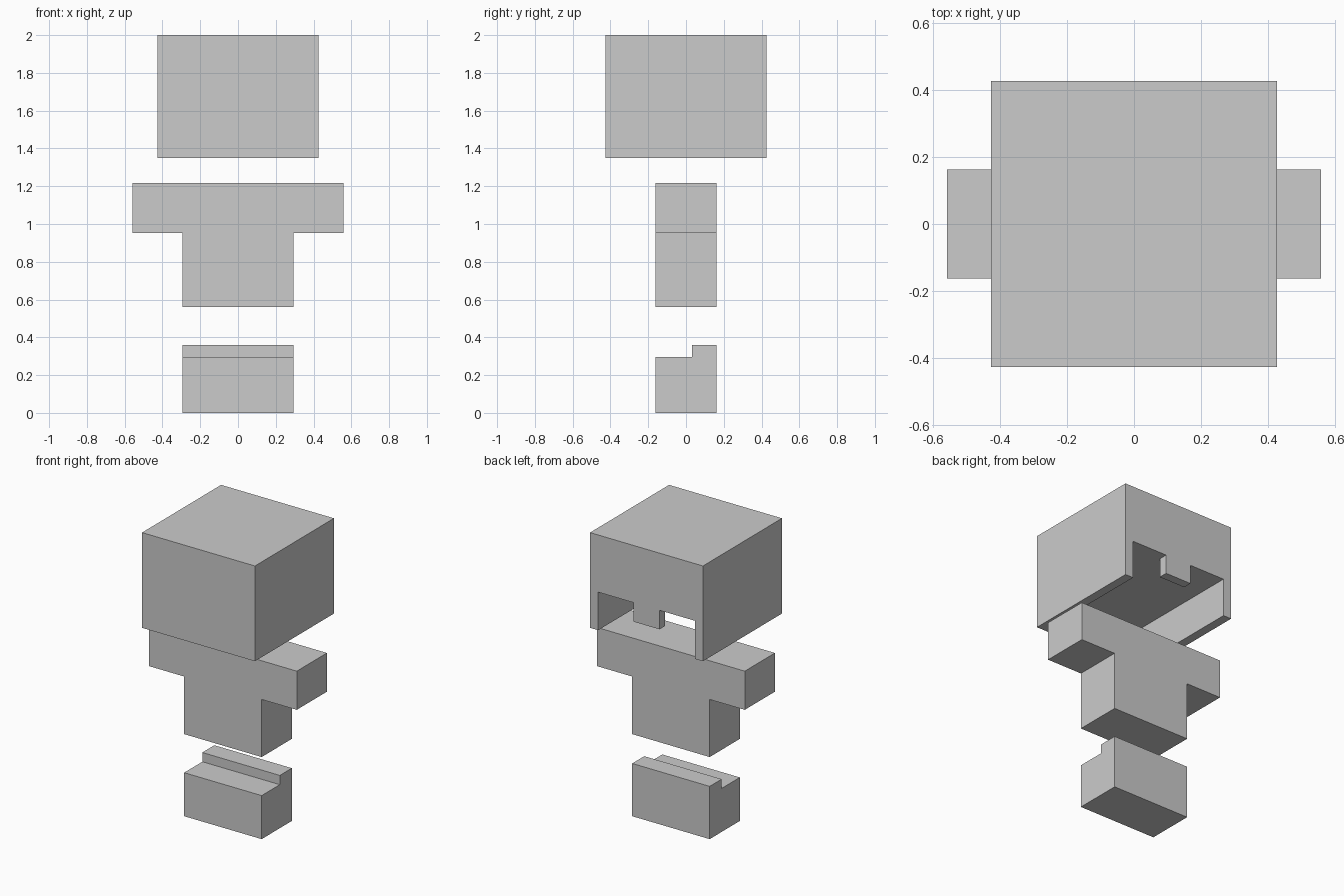
import bpy
import bmesh

if "Cube" in bpy.data.objects:
    bpy.data.objects.remove(bpy.data.objects["Cube"])

grey = bpy.data.materials.new("light grey")
grey.diffuse_color = (0.6, 0.6, 0.6, 1.0)
grey.use_nodes = True
grey.node_tree.nodes["Principled BSDF"].inputs["Base Color"].default_value = grey.diffuse_color


def extrude_profile(name, points, axis, start, end):
    """Extrude a 2D outline along x (points are y, z) or y (points are x, z)."""
    def place(p, d):
        return (d, p[0], p[1]) if axis == "x" else (p[0], d, p[1])

    bm = bmesh.new()
    face = bm.faces.new([bm.verts.new(place(p, start)) for p in points])
    ext = bmesh.ops.extrude_face_region(bm, geom=[face])
    shift = (end - start, 0, 0) if axis == "x" else (0, end - start, 0)
    verts = [g for g in ext["geom"] if isinstance(g, bmesh.types.BMVert)]
    bmesh.ops.translate(bm, verts=verts, vec=shift)
    bmesh.ops.recalc_face_normals(bm, faces=bm.faces)
    mesh = bpy.data.meshes.new(name)
    bm.to_mesh(mesh)
    bm.free()
    mesh.materials.append(grey)
    obj = bpy.data.objects.new(name, mesh)
    bpy.context.collection.objects.link(obj)
    return obj


def mirrored(half):
    """Complete a right-hand half outline with its left-hand mirror."""
    return half + [(-x, z) for x, z in reversed(half)]


H = 0.426      # head half width
W = 0.365      # cavity half width
BASE, ROOF, TOP = 1.35, 1.61, 2.0
D = 0.1625     # body half depth

# Head: an upside-down U shell, closed at the front by a full plate
shell = mirrored([(W, ROOF), (W, BASE), (H, BASE), (H, TOP)])
extrude_profile("head_shell", shell, "y", -W, H)
plate = mirrored([(H, BASE), (H, TOP)])
extrude_profile("head_front", plate, "y", -H, -W)

# Tab hanging in the opening at the back
tab = mirrored([(0.098, 1.48), (0.098, ROOF)])
extrude_profile("head_tab", tab, "y", W, H)

# Torso with arms, a T shape
torso = mirrored([(0.2925, 0.56), (0.2925, 0.953), (0.5575, 0.953), (0.5575, 1.217)])
extrude_profile("torso", torso, "y", -D, D)

# Legs, with a raised step along the back
legs = [(-D, 0), (D, 0), (D, 0.36), (0.033, 0.36), (0.033, 0.297), (-D, 0.297)]
extrude_profile("legs", legs, "x", -0.2925, 0.2925)
